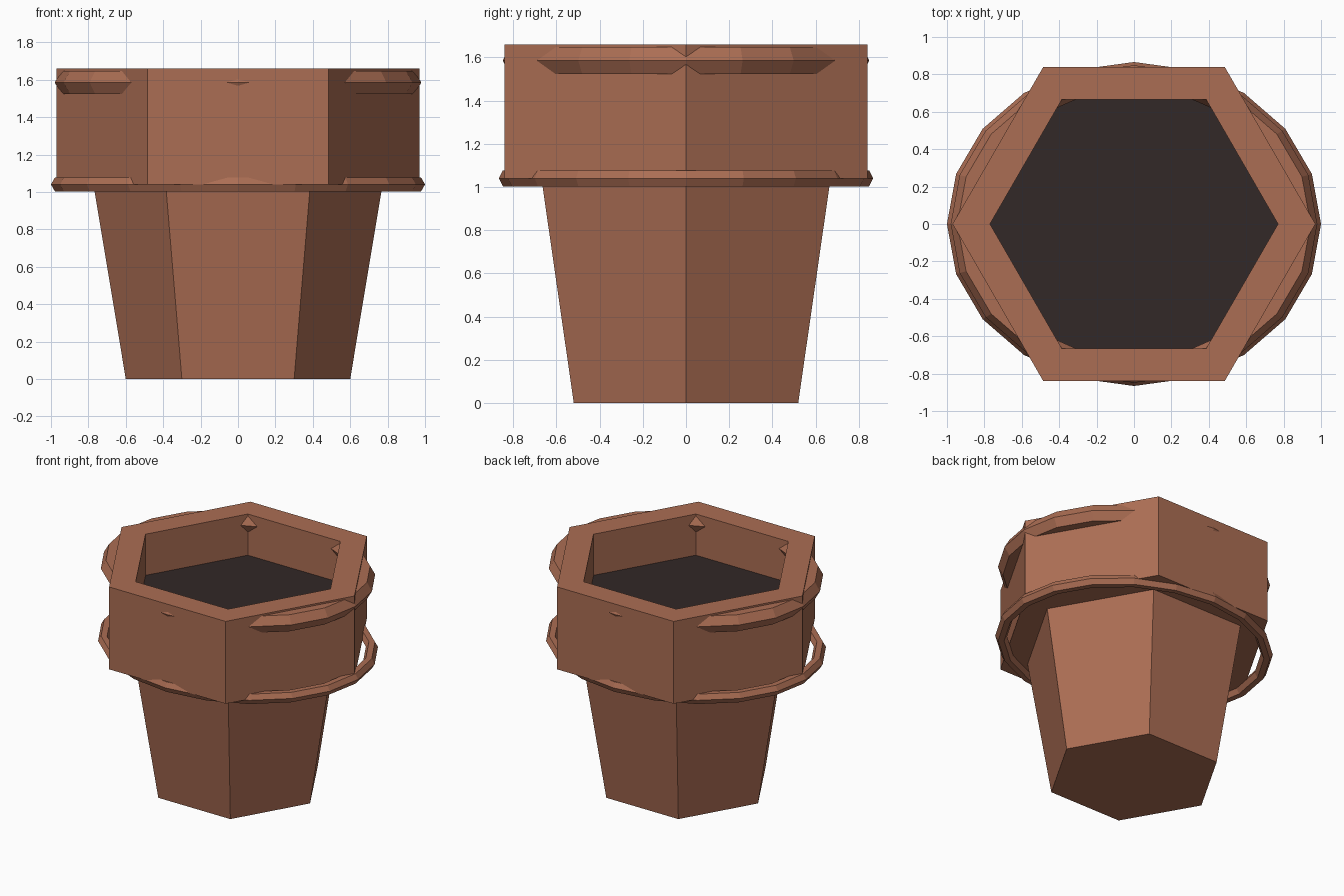
import bpy
import bmesh
from math import cos, sin, tau

cube = bpy.data.objects.get("Cube")
if cube:
    bpy.data.objects.remove(cube, do_unlink=True)


def make_material(name, rgb):
    mat = bpy.data.materials.new(name)
    mat.use_nodes = True
    mat.diffuse_color = (*rgb, 1)
    mat.node_tree.nodes["Principled BSDF"].inputs["Base Color"].default_value = (*rgb, 1)
    return mat


terracotta = make_material("terracotta", (0.41, 0.155, 0.088))
earth = make_material("dark soil", (0.032, 0.021, 0.020))


def revolve(name, profile, sides, mat, y_scale=1.0, closed=False):
    """Sweep (radius, z) points round the z axis; open profiles get end caps."""
    bm = bmesh.new()
    loops = []
    for radius, z in profile:
        loops.append([bm.verts.new((radius * cos(tau * i / sides),
                                    radius * sin(tau * i / sides) * y_scale, z))
                      for i in range(sides)])
    pairs = list(zip(loops, loops[1:]))
    if closed:
        pairs.append((loops[-1], loops[0]))
    else:
        bm.faces.new(loops[0])
        bm.faces.new(loops[-1])
    for a, b in pairs:
        for i in range(sides):
            j = (i + 1) % sides
            bm.faces.new((a[i], a[j], b[j], b[i]))
    bmesh.ops.recalc_face_normals(bm, faces=bm.faces)
    mesh = bpy.data.meshes.new(name)
    bm.to_mesh(mesh)
    bm.free()
    mesh.materials.append(mat)
    obj = bpy.data.objects.new(name, mesh)
    bpy.context.collection.objects.link(obj)
    return obj


def ring(name, major, minor, z):
    """Six-sided tube bent into a slightly flattened hoop."""
    section = [(major + minor * cos(tau * k / 6), z + minor * sin(tau * k / 6))
               for k in range(6)]
    return revolve(name, section, 20, terracotta, y_scale=0.866, closed=True)


# Tapered six-sided body
revolve("pot_body", [(0.6, 0), (0.773, 1.04)], 6, terracotta)

# Thick collar, open in the middle
revolve("collar", [(0.77, 1.04), (0.97, 1.04), (0.97, 1.66), (0.77, 1.66)],
        6, terracotta, closed=True)

# Soil filling the collar
revolve("soil", [(0.775, 1.3), (0.775, 1.35)], 6, earth)

# Hoops round the collar
ring("upper_ring", 0.908, 0.072, 1.585)
ring("lower_ring", 0.957, 0.043, 1.04)
